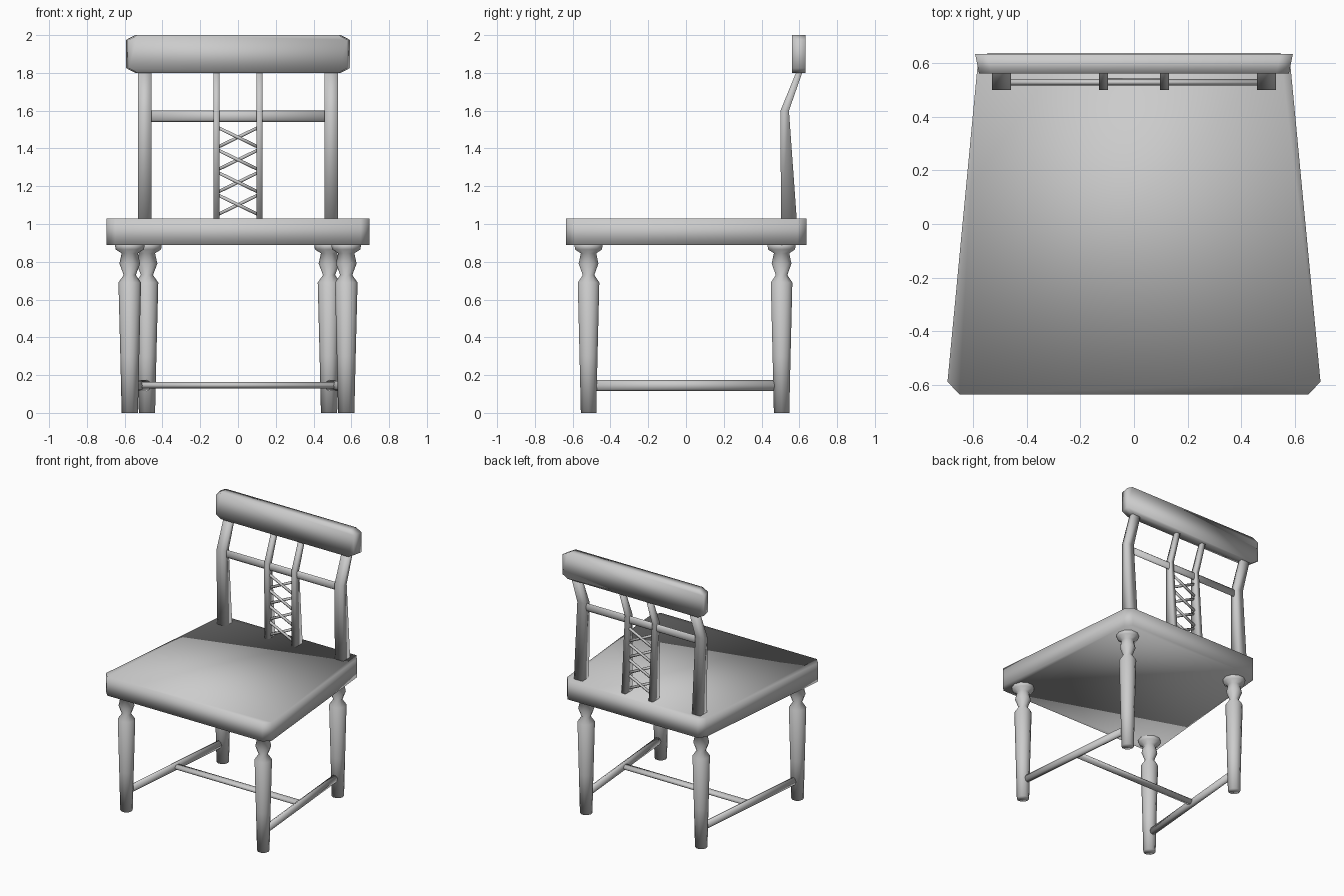
import bpy
from math import sin, cos, pi
from mathutils import Vector

if "Cube" in bpy.data.objects:
    bpy.data.objects.remove(bpy.data.objects["Cube"])


def loft(name, rings):
    """Skin a stack of equal-sized rings, cap both ends and shade smooth."""
    n = len(rings[0])
    verts = [tuple(p) for r in rings for p in r]
    faces = []
    for k in range(len(rings) - 1):
        a, b = k * n, (k + 1) * n
        for i in range(n):
            j = (i + 1) % n
            faces.append((a + i, a + j, b + j, b + i))
    faces.append(tuple(reversed(range(n))))
    faces.append(tuple(range(len(verts) - n, len(verts))))
    me = bpy.data.meshes.new(name)
    me.from_pydata(verts, [], faces)
    me.shade_smooth()
    ob = bpy.data.objects.new(name, me)
    bpy.context.collection.objects.link(ob)
    return ob


def rod(name, p, q, width, height, sides=8):
    """Oval rod from p to q; height is its vertical thickness."""
    p, q = Vector(p), Vector(q)
    d = (q - p).normalized()
    side = d.cross(Vector((0, 0, 1))).normalized()
    up = side.cross(d)
    angles = [2 * pi * i / sides for i in range(sides)]
    return loft(name, [[c + side * cos(t) * width / 2 + up * sin(t) * height / 2
                        for t in angles] for c in (p, q)])


def turned_leg(name, x, y):
    profile = [(0, .043), (.30, .050), (.69, .060), (.73, .032), (.79, .055),
               (.845, .043), (.865, .075), (.90, .080)]
    return loft(name, [[(x + r * cos(pi * i / 5), y + r * sin(pi * i / 5), z)
                        for i in range(10)] for z, r in profile])


def back_post(name, x, width):
    # z, front y, back y of the bent post
    sections = [(1.00, .503, .588), (1.60, .500, .545), (1.82, .590, .622)]
    h = width / 2
    return loft(name, [[(x - h, f, z), (x + h, f, z), (x + h, b, z), (x - h, b, z)]
                       for z, f, b in sections])


# Tapered seat with clipped corners
half = [(.65, -.635), (.695, -.588), (.583, .59), (.545, .637)]
outline = half + [(-x, y) for x, y in reversed(half)]
loft("seat", [[(x, y, z) for x, y in outline] for z in (.89, 1.03)])

# Top rail: clipped rectangle, slightly smaller at the front
rail = [(.545, -.10), (.592, -.075), (.592, .075), (.545, .10)]
rail += [(-x, z) for x, z in reversed(rail)]
loft("top_rail", [[(x * s, y, 1.90 + z) for x, z in rail]
                  for y, s in ((.560, .975), (.633, 1.0))])

# Legs, posts and side stretchers, both sides
for s, label in ((-1, "left"), (1, "right")):
    turned_leg("front_leg_" + label, s * .573, -.516)
    turned_leg("back_leg_" + label, s * .482, .506)
    rod("side_stretcher_" + label, (s * .570, -.49, .145), (s * .482, .49, .145),
        .045, .06)
    back_post("outer_post_" + label, s * .494, .070)
    back_post("inner_post_" + label, s * .114, .034)

# Cross stretcher and back crossbar
rod("cross_stretcher", (-.525, 0, .147), (.525, 0, .147), .06, .035)
rod("back_crossbar", (-.47, .528, 1.57), (.47, .528, 1.57), .025, .06)

# Lattice of crossed sticks between the inner posts
for i in range(4):
    z = 1.102 + i * .119
    for s in (-1, 1):
        rod("lattice_stick", (-.105, .53 + s * .004, z - s * .051),
            (.105, .53 + s * .004, z + s * .051), .02, .02, 6)
